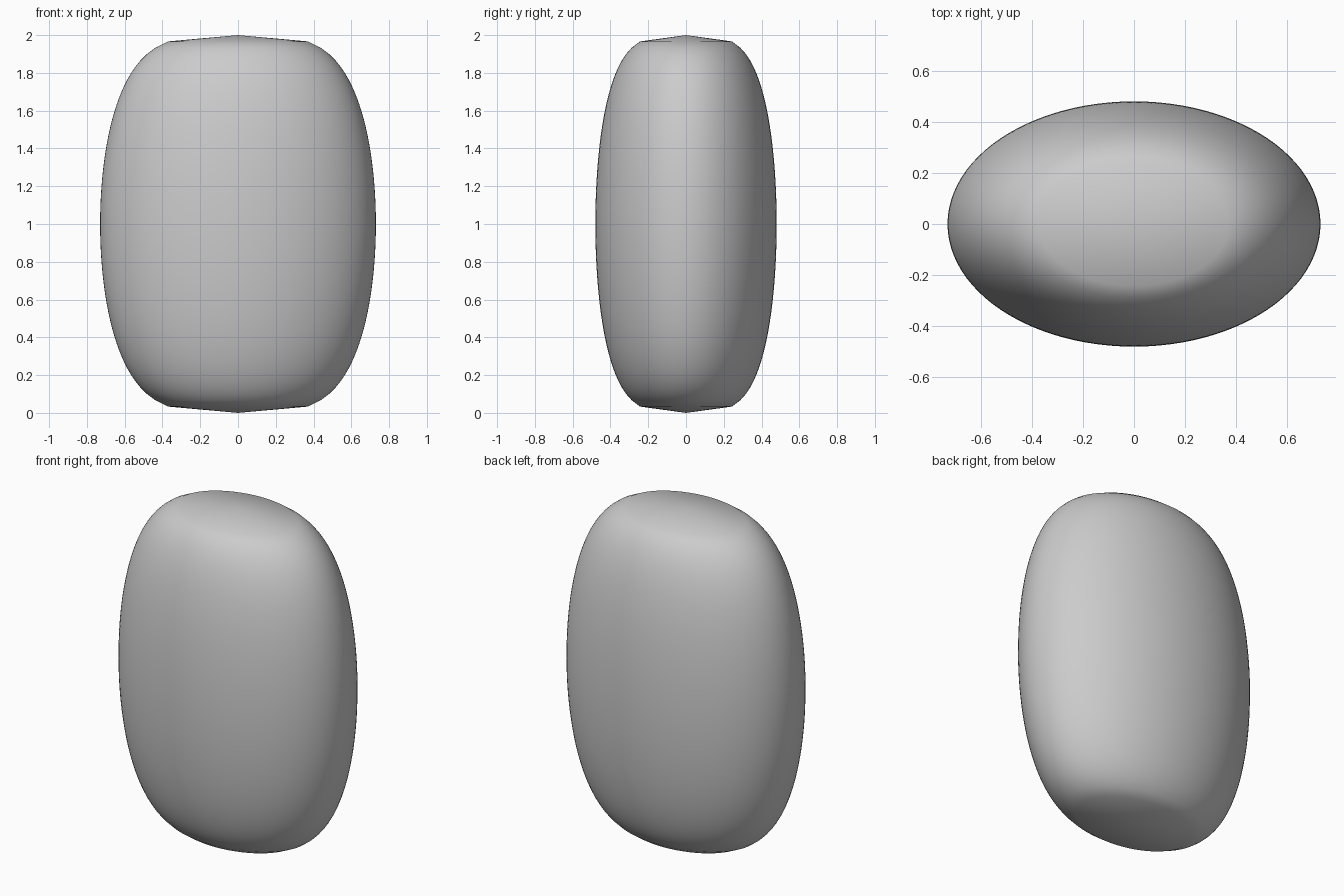
import bpy, bmesh, math

if "Cube" in bpy.data.objects:
    bpy.data.objects.remove(bpy.data.objects["Cube"])

HALF_X, HALF_Y, HEIGHT = 0.73, 0.48, 2.0
LEVELS, SIDES = 60, 96

bm = bmesh.new()


def ring(z):
    """Elliptical cross-section of the rounded barrel at height z."""
    u = z / HEIGHT * 2 - 1
    s = (1 - u * u) ** 0.25
    return [bm.verts.new((HALF_X * s * math.cos(a), HALF_Y * s * math.sin(a), z))
            for a in (2 * math.pi * i / SIDES for i in range(SIDES))]


# Body wall: stacked rings joined by quads
rings = [ring(HEIGHT * k / LEVELS) for k in range(1, LEVELS)]
for low, high in zip(rings, rings[1:]):
    for i in range(SIDES):
        j = (i + 1) % SIDES
        bm.faces.new((low[i], low[j], high[j], high[i]))

# Shallow conical caps at both ends
bottom = bm.verts.new((0, 0, 0))
top = bm.verts.new((0, 0, HEIGHT))
for i in range(SIDES):
    j = (i + 1) % SIDES
    bm.faces.new((rings[0][j], rings[0][i], bottom))
    bm.faces.new((rings[-1][i], rings[-1][j], top))

mesh = bpy.data.meshes.new("barrel_body")
bm.to_mesh(mesh)
bm.free()
body = bpy.data.objects.new("barrel_body", mesh)
bpy.context.collection.objects.link(body)

# Smooth shading
bpy.context.view_layer.objects.active = body
body.select_set(True)
bpy.ops.object.shade_smooth_by_angle(angle=math.radians(40))
